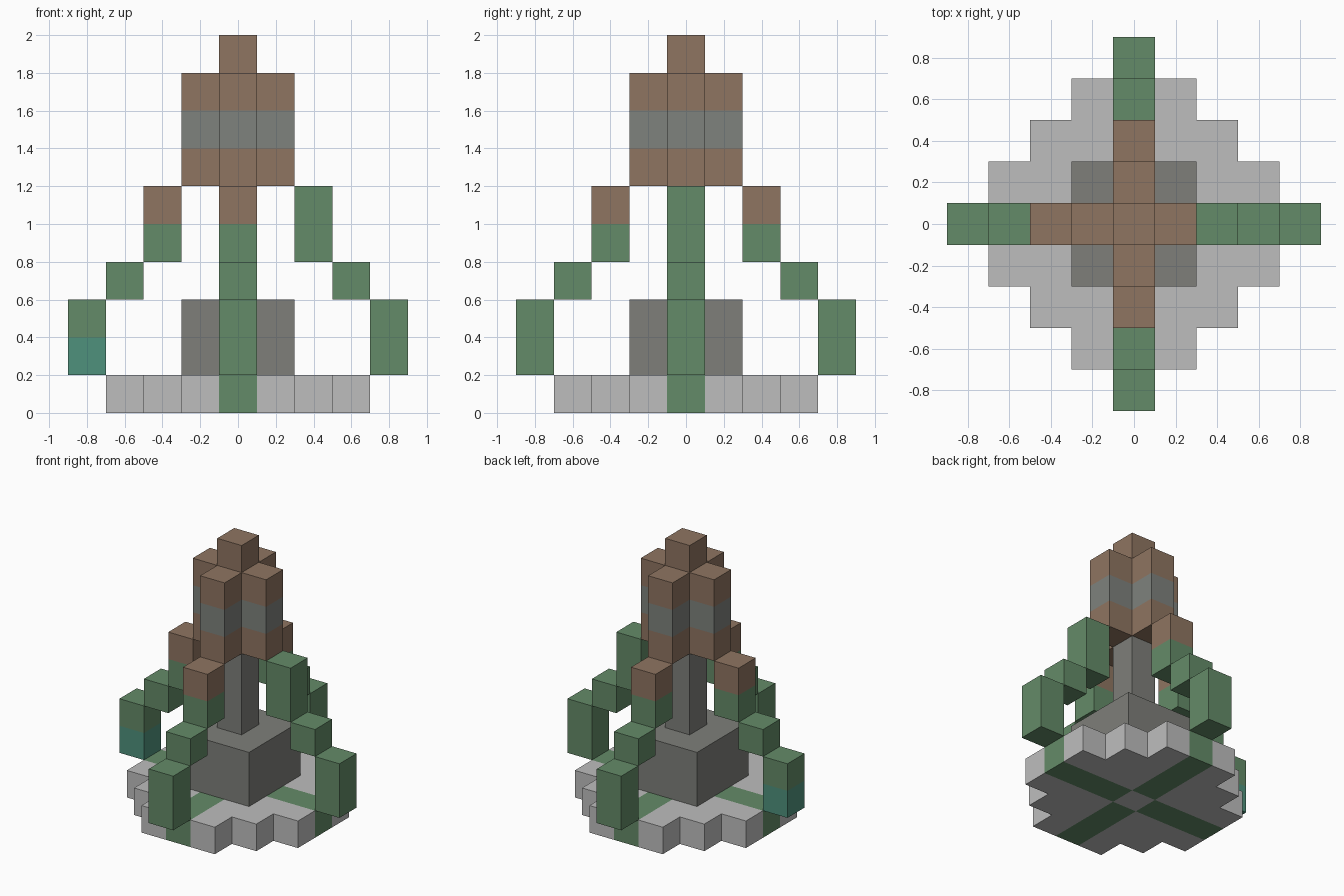
import bpy
import bmesh
from mathutils import Vector

CELL = 0.2

if "Cube" in bpy.data.objects:
    bpy.data.objects.remove(bpy.data.objects["Cube"], do_unlink=True)


def material(name, r, g, b):
    """Flat material from 0-255 display colour."""
    def lin(v):
        v /= 255
        return v / 12.92 if v <= 0.04045 else ((v + 0.055) / 1.055) ** 2.4
    mat = bpy.data.materials.new(name)
    mat.use_nodes = True
    colour = (lin(r), lin(g), lin(b), 1)
    mat.diffuse_color = colour
    bsdf = mat.node_tree.nodes["Principled BSDF"]
    bsdf.inputs["Base Color"].default_value = colour
    bsdf.inputs["Roughness"].default_value = 0.9
    return mat


PALE = material("pale stone", 190, 190, 190)
DARK = material("dark stone", 126, 127, 122)
BAND = material("band stone", 126, 130, 125)
BROWN = material("brown clay", 143, 117, 97)
GREEN = material("moss green", 100, 139, 104)
TEAL = material("teal", 79, 145, 124)

AXES = [Vector(v) for v in ((1, 0, 0), (0, 1, 0), (0, 0, 1))]


def block_part(name, cells):
    """Outer skin of a group of grid cells; cells maps (i, j, k) to a material."""
    mats = list(dict.fromkeys(cells.values()))
    bm = bmesh.new()
    for cell, mat in cells.items():
        centre = Vector(cell) + Vector((0, 0, 0.5))
        for a in range(3):
            for sign in (1, -1):
                n = AXES[a] * sign
                if tuple(int(c + d) for c, d in zip(cell, n)) in cells:
                    continue
                u = AXES[(a + 1) % 3] / 2
                v = AXES[(a + 2) % 3] / 2 * sign
                mid = centre + n / 2
                corners = (mid - u - v, mid + u - v, mid + u + v, mid - u + v)
                face = bm.faces.new([bm.verts.new(c * CELL) for c in corners])
                face.material_index = mats.index(mat)
    bmesh.ops.remove_doubles(bm, verts=bm.verts[:], dist=0.001)
    mesh = bpy.data.meshes.new(name)
    bm.to_mesh(mesh)
    bm.free()
    for mat in mats:
        mesh.materials.append(mat)
    obj = bpy.data.objects.new(name, mesh)
    bpy.context.scene.collection.objects.link(obj)
    return obj


def diamond(reach, limit):
    """Grid positions of a stepped diamond."""
    span = range(-reach, reach + 1)
    return [(i, j) for i in span for j in span if abs(i) + abs(j) <= limit]


# Stepped base with a green cross, pale at the centre
block_part("base", {
    (i, j, 0): GREEN if (i == 0) != (j == 0) else PALE
    for i, j in diamond(3, 4)})

# Stone core and the pillar that carries the tower
block_part("core", {(i, j, k): DARK
                    for i, j in diamond(1, 2) for k in (1, 2)})
block_part("pillar", {(0, 0, k): DARK for k in (3, 4, 5)})

# Plus-shaped tower with a stone band and a single block on top
tower = {(i, j, k): BAND if k == 7 else BROWN
         for i, j in diamond(1, 1) for k in (6, 7, 8)}
tower[(0, 0, 9)] = BROWN
block_part("tower", tower)

# Four stepped arms: distance from the centre and the levels of each segment
SEGMENTS = {"upper": (2, (4, 5)), "middle": (3, (3,)), "lower": (4, (1, 2))}
SIDES = {"left": (1, 0), "right": (-1, 0), "front": (0, -1), "back": (0, 1)}


def arm_colour(side, k):
    if k == 5 and side != "left":
        return BROWN
    if k == 1 and side == "right":
        return TEAL
    return GREEN


for side, (dx, dy) in SIDES.items():
    for segment, (dist, levels) in SEGMENTS.items():
        block_part(f"{side}_arm_{segment}", {
            (dx * dist, dy * dist, k): arm_colour(side, k) for k in levels})
